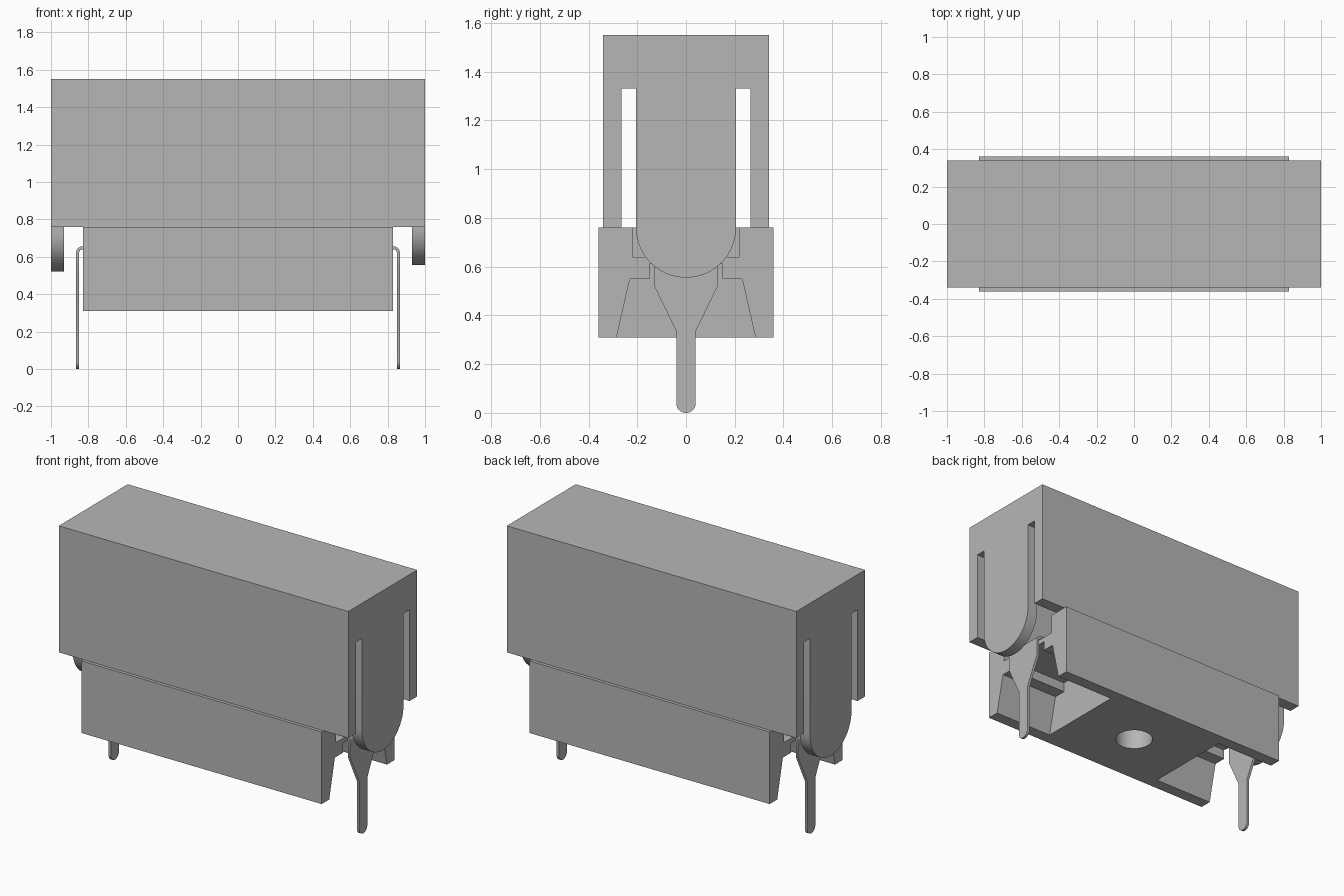
import bpy, bmesh
from math import pi, sin, cos, radians

if "Cube" in bpy.data.objects:
    bpy.data.objects.remove(bpy.data.objects["Cube"])

grey = bpy.data.materials.new("mid_grey")
grey.use_nodes = True
grey.diffuse_color = (0.47, 0.47, 0.47, 1)
grey.node_tree.nodes["Principled BSDF"].inputs["Base Color"].default_value = (0.47, 0.47, 0.47, 1)


def prism(name, pts, lo, hi, axis="x"):
    """Extrude a profile: (y, z) along x, or (x, z) along y, or (x, y) along z."""
    place = {"x": lambda a, b, t: (t, a, b),
             "y": lambda a, b, t: (a, t, b),
             "z": lambda a, b, t: (a, b, t)}[axis]
    bm = bmesh.new()
    rings = [[bm.verts.new(place(a, b, t)) for a, b in pts] for t in (lo, hi)]
    n = len(pts)
    for ring in rings:
        bm.faces.new(ring)
    for i in range(n):
        j = (i + 1) % n
        bm.faces.new((rings[0][i], rings[0][j], rings[1][j], rings[1][i]))
    bmesh.ops.recalc_face_normals(bm, faces=bm.faces)
    mesh = bpy.data.meshes.new(name)
    bm.to_mesh(mesh)
    bm.free()
    mesh.materials.append(grey)
    obj = bpy.data.objects.new(name, mesh)
    bpy.context.collection.objects.link(obj)
    return obj


def rect(a, b0, b1):
    return [(-a, b0), (a, b0), (a, b1), (-a, b1)]


def mirrored(half):
    """Close a half profile by reflecting it about the first coordinate."""
    return half + [(-a, b) for a, b in reversed(half) if abs(a) > 1e-5]


def arc(ca, cb, r, start, end, n):
    steps = [radians(start + (end - start) * i / n) for i in range(n + 1)]
    return [(ca + r * cos(t), cb + r * sin(t)) for t in steps]


def select(obj):
    bpy.ops.object.select_all(action="DESELECT")
    obj.select_set(True)
    bpy.context.view_layer.objects.active = obj


def cut(obj, cutter):
    cutter.hide_render = True
    mod = obj.modifiers.new("cut", "BOOLEAN")
    mod.operation, mod.solver, mod.object = "DIFFERENCE", "EXACT", cutter
    select(obj)
    bpy.ops.object.modifier_apply(modifier=mod.name)
    bpy.data.objects.remove(cutter)


def smooth(obj):
    select(obj)
    bpy.ops.object.shade_smooth_by_angle(angle=radians(30))


# Hollow cover, with a slotted latch tongue at each end
cover = prism("cover", rect(0.34, 0.5, 1.55), -1, 1)
cut(cover, prism("cavity", mirrored([(0.4, 0.4), (0.4, 0.76), (0.265, 0.76), (0.265, 1.48)]),
                 -0.93, 0.93))
for side, centre in ((1, 0.76), (-1, 0.725)):
    tongue = arc(0, centre, 0.205, 0, -90, 20)
    outline = mirrored([(0.4, 0.4), (0.4, 0.76), (0.265, 0.76), (0.265, 1.33), (0.205, 1.33)] + tongue)
    lo, hi = sorted((side * 0.9, side * 1.05))
    cut(cover, prism("tongue_cutter", outline, lo, hi))
smooth(cover)

# Base block, open at both ends for the terminals
base = prism("base", rect(0.36, 0.31, 0.76), -0.83, 0.83)
recess = mirrored([(0.292, 0.28), (0.23, 0.55), (0.15, 0.55), (0.15, 0.61)])
for side in (1, -1):
    lo, hi = sorted((side * 0.42, side * 0.9))
    cut(base, prism("recess_cutter", recess, lo, hi))
    lo, hi = sorted((side * 0.6, side * 0.9))
    cut(base, prism("notch_cutter", rect(0.22, 0.64, 0.8), lo, hi))
cut(base, prism("hole_cutter", arc(0, 0, 0.11, 0, 352.5, 47), 0.25, 0.55, "z"))
smooth(base)

# Sheet terminals: a flange in the base, a bend, and a tapered pin
for side, label in ((1, "left"), (-1, "right")):
    blade = mirrored([(0.13, 0.62), (0.13, 0.52), (0.04, 0.335)] + arc(0, 0.04, 0.04, 0, -90, 8))
    lo, hi = sorted((side * 0.85, side * 0.866))
    smooth(prism(label + "_pin", blade, lo, hi))
    bend = ([(0.62, 0.64)] + arc(0.83, 0.62, 0.02, 90, 0, 6)
            + arc(0.83, 0.62, 0.036, 0, 90, 8) + [(0.62, 0.656)])
    smooth(prism(label + "_flange", [(side * a, b) for a, b in bend], -0.13, 0.13, "y"))
